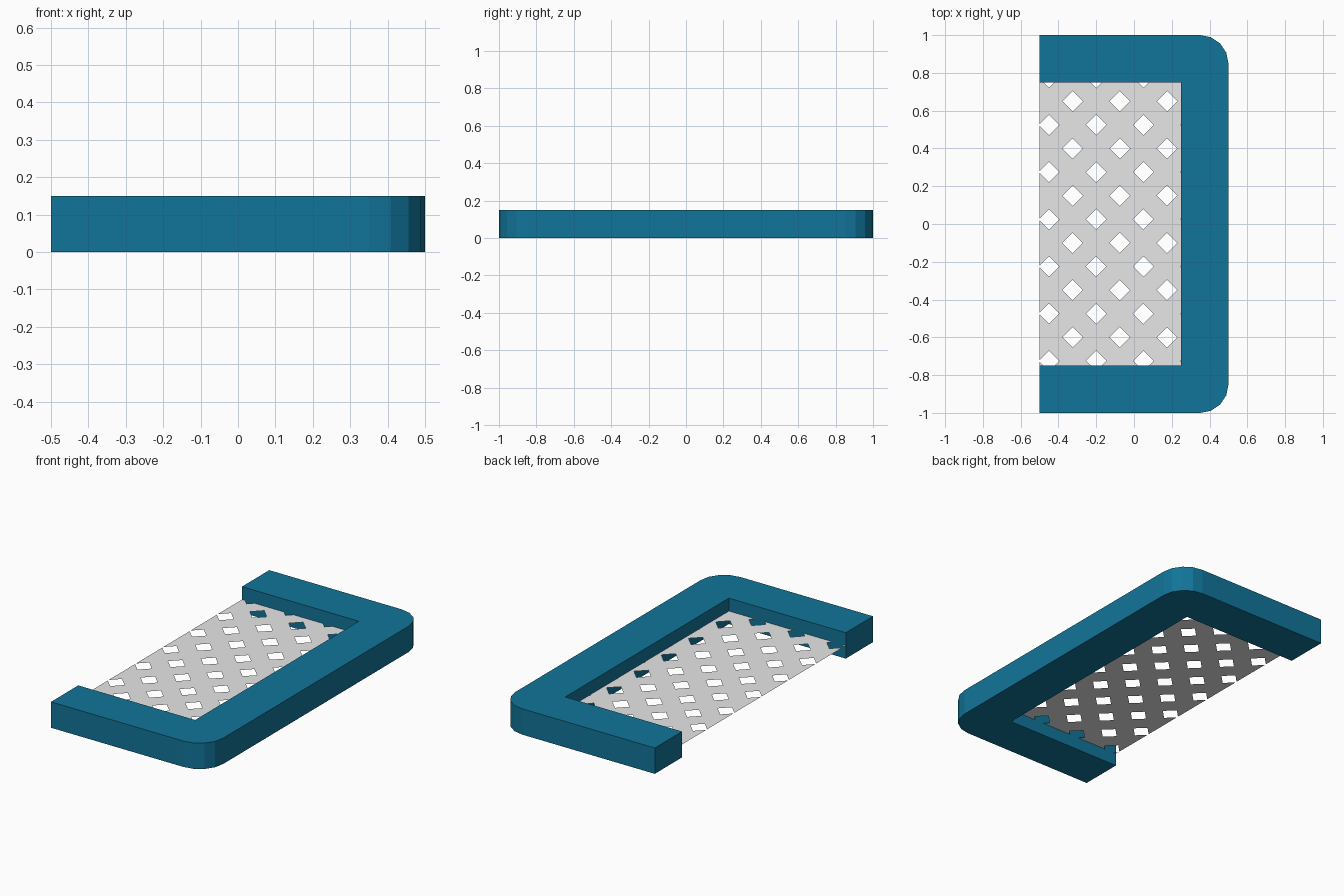
import bpy, bmesh, math
from mathutils import Vector

if "Cube" in bpy.data.objects:
    bpy.data.objects.remove(bpy.data.objects["Cube"])


def material(name, color):
    m = bpy.data.materials.new(name)
    m.diffuse_color = (*color, 1)
    m.use_nodes = True
    m.node_tree.nodes["Principled BSDF"].inputs["Base Color"].default_value = m.diffuse_color
    return m


def add_object(name, bm, mat):
    me = bpy.data.meshes.new(name)
    bm.to_mesh(me)
    bm.free()
    me.materials.append(mat)
    ob = bpy.data.objects.new(name, me)
    bpy.context.collection.objects.link(ob)
    return ob


blue = material("teal blue", (0.0056, 0.176, 0.32))
grey = material("light grey", (0.8, 0.8, 0.8))

# C-shaped frame: half profile with a rounded corner, mirrored in y
R, H = 0.15, 0.15
half = [(0.25, 0.75), (-0.5, 0.75), (-0.5, 1.0)]
for i in range(5):
    a = math.radians(90 - 22.5 * i)
    half.append((0.5 - R + R * math.cos(a), 1 - R + R * math.sin(a)))
outline = half + [(x, -y) for x, y in reversed(half)]
bm = bmesh.new()
base = bm.faces.new([bm.verts.new((x, y, 0)) for x, y in outline])
top = bmesh.ops.extrude_face_region(bm, geom=[base])["geom"]
bmesh.ops.translate(bm, vec=(0, 0, H),
                    verts=[v for v in top if isinstance(v, bmesh.types.BMVert)])
bmesh.ops.recalc_face_normals(bm, faces=bm.faces)
add_object("frame", bm, blue)

# Diagonal lattice sheet: rotated grid cells, skipping the square holes
pitch = 0.25 / math.sqrt(2)
hole = pitch - 0.1
u, v = Vector((1, 1, 0)).normalized(), Vector((-1, 1, 0)).normalized()
origin = Vector((-0.2, 0.025, H / 2))
N = 9
cuts = [k * pitch + s * hole / 2 for k in range(-N, N + 1) for s in (-1, 1)]
bm = bmesh.new()
grid = [[bm.verts.new(origin + u * a + v * b) for b in cuts] for a in cuts]
for i in range(len(cuts) - 1):
    for j in range(len(cuts) - 1):
        if i % 2 or j % 2:
            bm.faces.new((grid[i][j], grid[i + 1][j],
                          grid[i + 1][j + 1], grid[i][j + 1]))
# Trim the lattice to the frame opening
for co, no in (((0.25, 0, 0), (1, 0, 0)), ((-0.5, 0, 0), (-1, 0, 0)),
               ((0, 0.75, 0), (0, 1, 0)), ((0, -0.75, 0), (0, -1, 0))):
    bmesh.ops.bisect_plane(bm, geom=bm.verts[:] + bm.edges[:] + bm.faces[:],
                           plane_co=co, plane_no=no, clear_outer=True)
add_object("lattice_mesh", bm, grey)
